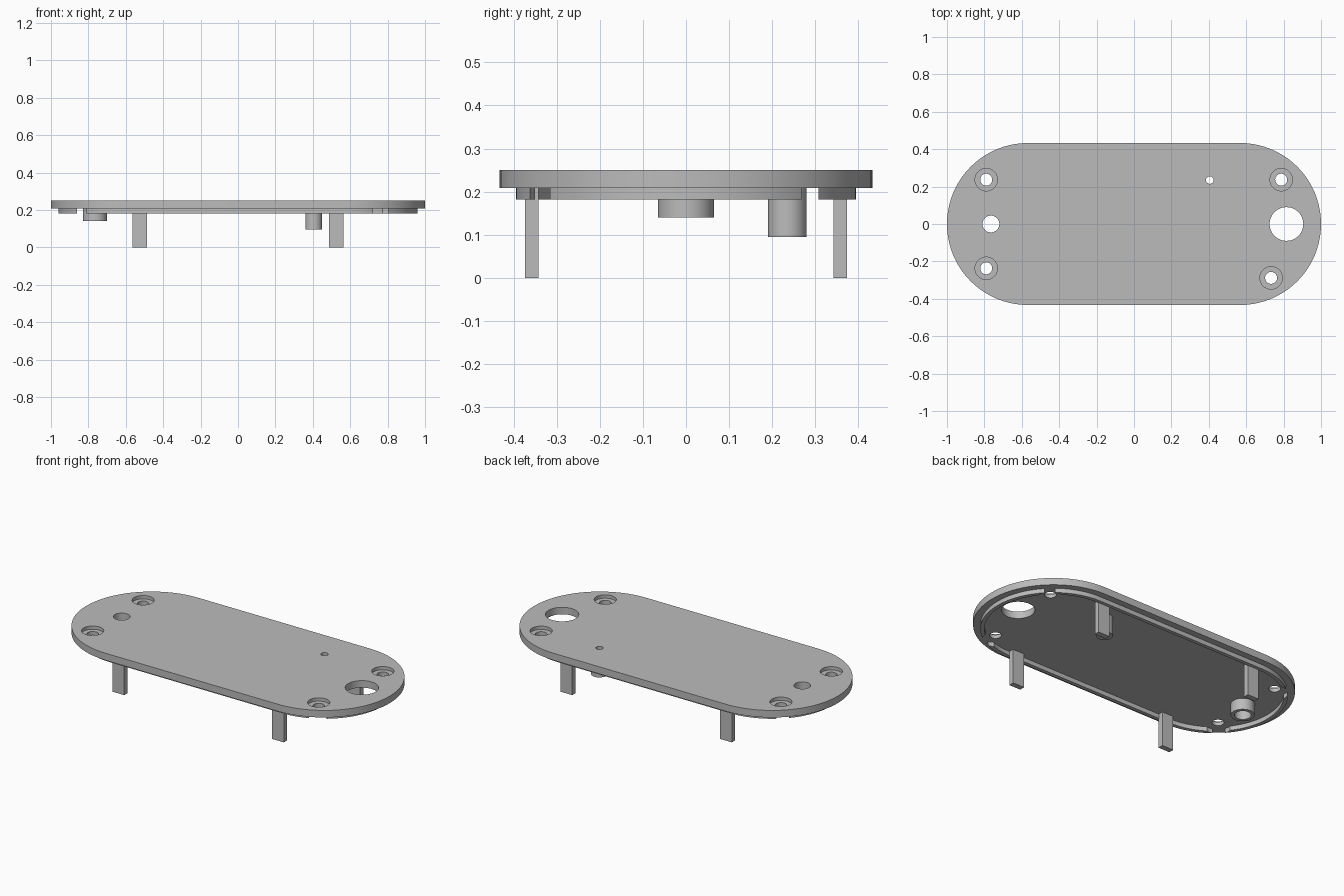
import bpy, bmesh, math

cube = bpy.data.objects.get("Cube")
if cube:
    bpy.data.objects.remove(cube, do_unlink=True)

grey = bpy.data.materials.new("plain grey")
grey.use_nodes = True
colour = (0.5, 0.5, 0.5, 1)
grey.diffuse_color = colour
grey.node_tree.nodes["Principled BSDF"].inputs["Base Color"].default_value = colour

TOP, UNDER, RIM = 0.25, 0.208, 0.182
END_X, PLATE_R = 0.567, 0.433
SCREWS = [(-0.79, 0.237), (-0.79, -0.237), (0.787, 0.237), (0.733, -0.288)]


def prism(name, outline, z0, z1):
    """Extrude a closed outline from z0 up to z1."""
    bm = bmesh.new()
    face = bm.faces.new([bm.verts.new((x, y, z0)) for x, y in outline])
    ext = bmesh.ops.extrude_face_region(bm, geom=[face])
    for v in ext["geom"]:
        if isinstance(v, bmesh.types.BMVert):
            v.co.z = z1
    bmesh.ops.recalc_face_normals(bm, faces=bm.faces)
    mesh = bpy.data.meshes.new(name)
    bm.to_mesh(mesh)
    bm.free()
    mesh.materials.append(grey)
    obj = bpy.data.objects.new(name, mesh)
    bpy.context.collection.objects.link(obj)
    return obj


def circle(x, y, r, n=48):
    return [(x + r * math.cos(math.tau * i / n), y + r * math.sin(math.tau * i / n))
            for i in range(n)]


def stadium(r, n=40):
    pts = []
    for side in (1, -1):
        for i in range(n + 1):
            a = math.pi * (i / n - 0.5)
            pts.append((side * (END_X + r * math.cos(a)), side * r * math.sin(a)))
    return pts


def cut(obj, outline, z0, z1):
    """Subtract a prism and remove the cutter."""
    cutter = prism("cutter", outline, z0, z1)
    cutter.hide_render = True
    mod = obj.modifiers.new("cut", "BOOLEAN")
    mod.operation, mod.solver, mod.object = "DIFFERENCE", "EXACT", cutter
    bpy.context.view_layer.objects.active = obj
    bpy.ops.object.modifier_apply(modifier=mod.name)
    bpy.data.objects.remove(cutter, do_unlink=True)


def smooth(obj):
    bpy.ops.object.select_all(action="DESELECT")
    obj.select_set(True)
    bpy.context.view_layer.objects.active = obj
    bpy.ops.object.shade_smooth_by_angle(angle=math.radians(30))


# Cover plate with counterbored screw holes and three plain openings
plate = prism("cover_plate", stadium(PLATE_R), UNDER, TOP)
for x, y in SCREWS:
    cut(plate, circle(x, y, 0.032), 0, 1)
    cut(plate, circle(x, y, 0.06), TOP - 0.02, 1)
for x, y, r in [(0.815, 0, 0.09), (-0.765, 0, 0.045), (0.405, 0.235, 0.02)]:
    cut(plate, circle(x, y, r), 0, 1)
smooth(plate)

# Thin locating rim, interrupted beside each screw
rim = prism("locating_rim", stadium(0.394), RIM, UNDER)
cut(rim, stadium(0.372), 0, 1)
for x, y in SCREWS:
    cut(rim, circle(x, y, 0.075), 0, 1)
smooth(rim)

# Hollow sleeves under the two small openings
for name, x, y, r, bore, z in [("wide_sleeve", -0.765, 0, 0.065, 0.045, 0.14),
                               ("narrow_sleeve", 0.405, 0.235, 0.045, 0.02, 0.095)]:
    sleeve = prism(name, circle(x, y, r), z, UNDER)
    cut(sleeve, circle(x, y, bore), 0, 1)
    smooth(sleeve)

# Four flat legs
for lr, sx in (("left", 1), ("right", -1)):
    for fb, sy in (("front", -1), ("back", 1)):
        cx, cy, hx, hy = sx * 0.525, sy * 0.358, 0.038, 0.016
        prism(f"{fb}_{lr}_leg", [(cx - hx, cy - hy), (cx + hx, cy - hy),
                                 (cx + hx, cy + hy), (cx - hx, cy + hy)], 0, UNDER)
